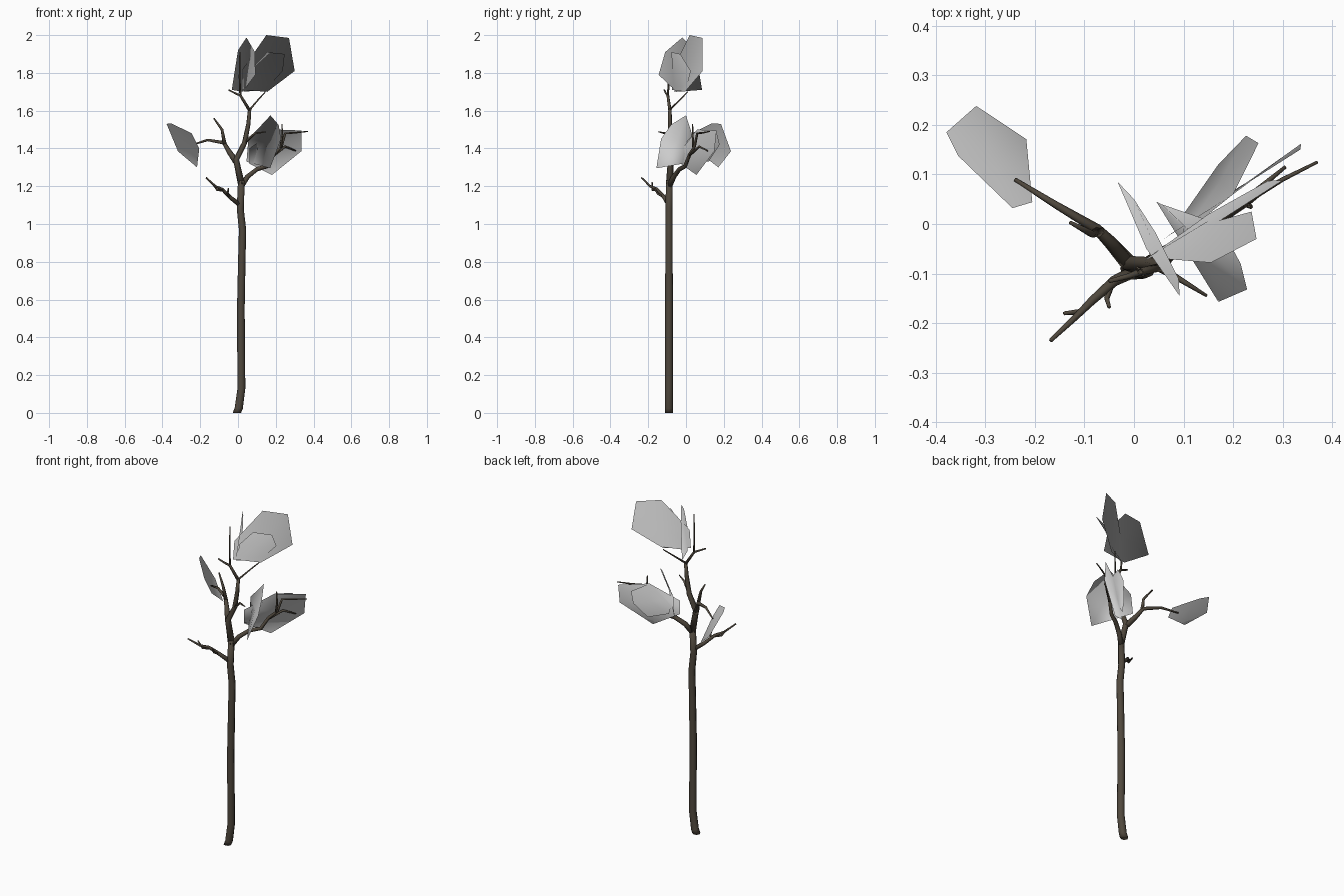
import bpy, bmesh, math
from mathutils import Vector

bark = bpy.data.materials.new("bark")
bark.diffuse_color = (0.08, 0.065, 0.047, 1)
CANOPY = Vector((.02, -.07, 1.3))


def finish(bm, name, mat=None):
    me = bpy.data.meshes.new(name)
    for f in bm.faces:
        f.smooth = True
    bm.to_mesh(me)
    bm.free()
    ob = bpy.data.objects.new(name, me)
    bpy.context.collection.objects.link(ob)
    if mat:
        me.materials.append(mat)
    return ob


def limb(name, pts, r0, r1, sides=6):
    """Tapered tube through a list of points."""
    bm = bmesh.new()
    P = [Vector(p) for p in pts]
    n = len(P)
    t0 = (P[1] - P[0]).normalized()
    side = t0.orthogonal().normalized()
    rings = []
    for i, p in enumerate(P):
        t = (P[min(i + 1, n - 1)] - P[max(i - 1, 0)]).normalized()
        if name == "trunk" and i == 0:
            t = Vector((0, 0, 1))
        side = (side - t * side.dot(t)).normalized()
        up = t.cross(side)
        r = r0 + (r1 - r0) * i / (n - 1)
        rings.append([bm.verts.new(p + r * (side * math.cos(a) + up * math.sin(a)))
                      for a in (2 * math.pi * k / sides for k in range(sides))])
    for a, b in zip(rings, rings[1:]):
        for k in range(sides):
            j = (k + 1) % sides
            bm.faces.new((a[k], a[j], b[j], b[k]))
    bm.faces.new(rings[0][::-1])
    bm.faces.new(rings[-1])
    return finish(bm, name, bark)


def leaf(name, outline):
    """Thin bent leaf, a fan around its middle, shaded outward from the canopy."""
    bm = bmesh.new()
    vs = [bm.verts.new(p) for p in outline]
    mid = bm.verts.new(sum((v.co for v in vs), Vector()) / len(vs))
    for a, b in zip(vs, vs[1:] + vs[:1]):
        bm.faces.new((a, b, mid))
    bm.normal_update()
    if sum((f.normal for f in bm.faces), Vector()).dot(mid.co - CANOPY) < 0:
        bmesh.ops.reverse_faces(bm, faces=bm.faces[:])
    ob = finish(bm, name)
    me = ob.data
    me.normals_split_custom_set_from_vertices([(v.co - CANOPY).normalized() for v in me.vertices])
    return ob


# Trunk
limb("trunk", [(-.006, -.09, 0), (.004, -.09, .025), (.018, -.09, .13), (.015, -.09, .55),
               (.02, -.09, .8), (.024, -.09, .97), (.012, -.09, 1.08), (.018, -.088, 1.23)],
     .022, .018, 8)

# Main stem and crown twigs
limb("upper_stem", [(.018, -.088, 1.21), (-.01, -.08, 1.34), (.035, -.08, 1.43),
                    (.055, -.085, 1.53), (.062, -.085, 1.61)], .019, .009)
limb("crown_left_twig", [(.062, -.085, 1.60), (.013, -.096, 1.68), (-.01, -.105, 1.69),
                         (-.05, -.115, 1.71)], .009, .004)
limb("crown_up_twig", [(.013, -.096, 1.675), (.008, -.09, 1.78), (.01, -.09, 1.91)], .006, .003)
limb("crown_right_twig", [(.062, -.085, 1.605), (.1, -.04, 1.65), (.145, .01, 1.70)], .006, .003)
limb("middle_twig", [(.035, -.08, 1.43), (.09, -.11, 1.48), (.147, -.145, 1.488)], .009, .003)

# Left branch
limb("left_branch", [(-.01, -.08, 1.33), (-.045, -.04, 1.38), (-.075, -.01, 1.43),
                     (-.16, .04, 1.445), (-.24, .09, 1.42)], .017, .004)
limb("left_up_twig", [(-.07, -.015, 1.42), (-.085, -.02, 1.5), (-.128, .003, 1.56)], .011, .004)

# Low left branch
limb("low_branch", [(.012, -.09, 1.10), (-.04, -.115, 1.14), (-.085, -.155, 1.185),
                    (-.12, -.19, 1.20), (-.168, -.235, 1.245)], .013, .004)
limb("low_side_twig", [(-.085, -.155, 1.18), (-.11, -.177, 1.18), (-.14, -.18, 1.22)], .008, .004)
limb("low_short_twig", [(-.045, -.12, 1.145), (-.055, -.15, 1.16), (-.05, -.167, 1.19)], .007, .004)

# Right branch
limb("right_branch", [(.018, -.088, 1.20), (.05, -.065, 1.25), (.10, -.035, 1.29),
                      (.155, -.005, 1.305), (.19, .02, 1.37), (.23, .045, 1.41),
                      (.25, .06, 1.48), (.30, .09, 1.483), (.37, .125, 1.49)], .016, .003)
limb("right_low_twig", [(.19, .02, 1.365), (.25, .07, 1.41), (.305, .115, 1.388)], .009, .004)
limb("right_up_twig", [(.225, .04, 1.405), (.235, .035, 1.47), (.232, .035, 1.53)], .007, .003)

# Leaves
leaf("left_leaf", [(-.378, .185, 1.53), (-.354, .137, 1.533), (-.245, .032, 1.48),
                   (-.205, .044, 1.40), (-.217, .171, 1.30), (-.318, .238, 1.385)])
leaf("right_front_leaf", [(.17, -.157, 1.295), (.228, -.132, 1.45), (.215, -.08, 1.525),
                          (.172, 0, 1.575), (.055, .04, 1.45), (.045, .045, 1.33)])
leaf("right_outer_leaf", [(.337, .162, 1.495), (.335, .15, 1.385), (.18, .055, 1.26),
                          (.06, -.03, 1.32), (.06, -.03, 1.40), (.20, .06, 1.50)])
leaf("right_back_leaf", [(.226, .178, 1.42), (.251, .163, 1.48), (.20, .06, 1.50),
                         (.10, -.02, 1.40), (.10, .02, 1.33), (.17, .12, 1.33)])
leaf("crown_back_leaf", [(.15, .02, 2.0), (.27, .087, 1.985), (.30, .088, 1.81),
                         (.155, -.005, 1.70), (.02, -.075, 1.71), (.025, -.07, 1.82)])
leaf("crown_front_leaf", [(.155, -.078, 1.91), (.247, -.03, 1.90), (.237, .025, 1.81),
                          (.145, 0, 1.71), (.03, -.06, 1.70), (.06, -.07, 1.81)])
leaf("crown_side_leaf", [(.092, -.145, 1.79), (.09, -.11, 1.91), (.045, -.02, 1.987),
                         (0, .05, 1.92), (-.033, .085, 1.71), (.025, -.05, 1.70)])
